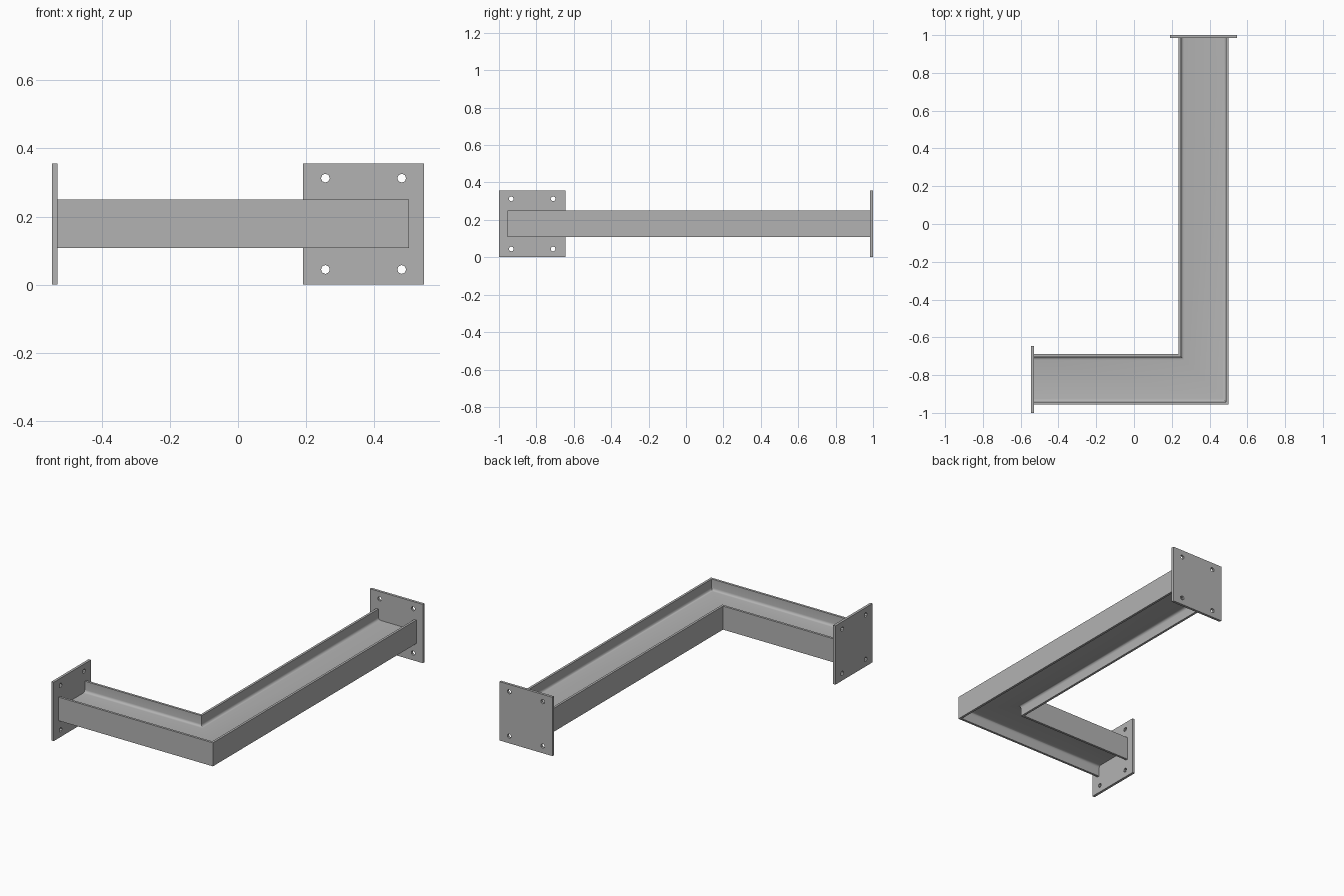
import bpy, bmesh, math
from mathutils import Vector

cube = bpy.data.objects.get("Cube")
if cube:
    bpy.data.objects.remove(cube, do_unlink=True)

# Shared dimensions: centre lines of the two legs and section sizes
CX, CY, CZ = 0.3685, -0.8225, 0.1785
HALF_U, HALF_Z = 0.133, 0.071
FLANGE, WEB, ROOT = 0.014, 0.01, 0.0155
PLATE, THICK = 0.355, 0.0155
LEFT_END, BACK_END = -0.546, 1.0

steel = bpy.data.materials.new("steel_grey")
steel.use_nodes = True
grey = (0.45, 0.45, 0.45, 1)
steel.diffuse_color = grey
steel.node_tree.nodes["Principled BSDF"].inputs["Base Color"].default_value = grey


def add_object(name, mesh):
    obj = bpy.data.objects.new(name, mesh)
    bpy.context.collection.objects.link(obj)
    mesh.materials.clear()
    mesh.materials.append(steel)
    return obj


def beam_section():
    """Closed I-section outline with root fillets, mirrored from one quarter."""
    inner = HALF_U - FLANGE
    quarter = []
    for i in range(5):
        a = -math.pi / 2 + i * math.pi / 8
        quarter.append((inner - ROOT + ROOT * math.cos(a),
                        WEB / 2 + ROOT + ROOT * math.sin(a)))
    quarter += [(inner, HALF_Z), (HALF_U, HALF_Z)]
    half = quarter + [(u, -z) for u, z in reversed(quarter)]
    return half + [(-u, -z) for u, z in half]


# Mitred beam: the section swept along the left leg, round the corner, to the back
bm = bmesh.new()
stations = (
    lambda u: (LEFT_END + THICK, CY - u),
    lambda u: (CX + u, CY - u),
    lambda u: (CX + u, BACK_END - THICK),
)
section = beam_section()
rings = [[bm.verts.new((*place(u), CZ + z)) for u, z in section] for place in stations]
n = len(section)
for a, b in zip(rings, rings[1:]):
    for i in range(n):
        j = (i + 1) % n
        bm.faces.new((a[i], a[j], b[j], b[i]))
bm.faces.new(rings[0])
bm.faces.new(rings[-1])
bmesh.ops.recalc_face_normals(bm, faces=bm.faces)
mesh = bpy.data.meshes.new("corner_beam")
bm.to_mesh(mesh)
bm.free()
beam = add_object("corner_beam", mesh)
bpy.ops.object.select_all(action='DESELECT')
beam.select_set(True)
bpy.context.view_layer.objects.active = beam
bpy.ops.object.shade_smooth_by_angle(angle=math.radians(30))


def end_plate(name, centre, turn):
    """Square plate with four bolt holes, from a filled and extruded outline."""
    curve = bpy.data.curves.new(name + "_outline", 'CURVE')
    curve.dimensions = '2D'
    curve.fill_mode = 'BOTH'
    curve.extrude = THICK / 2
    h = PLATE / 2
    loops = [[(-h, -h), (h, -h), (h, h), (-h, h)]]
    for sx in (-1, 1):
        for sy in (-1, 1):
            loops.append([(sx * 0.112 + 0.013 * math.cos(k * math.pi / 4),
                           sy * 0.134 + 0.013 * math.sin(k * math.pi / 4))
                          for k in range(8)])
    for loop in loops:
        spline = curve.splines.new('POLY')
        spline.points.add(len(loop) - 1)
        spline.use_cyclic_u = True
        for point, (x, y) in zip(spline.points, loop):
            point.co = (x, y, 0, 1)
    outline = bpy.data.objects.new(name + "_outline", curve)
    bpy.context.collection.objects.link(outline)
    bpy.context.view_layer.update()
    graph = bpy.context.evaluated_depsgraph_get()
    plate_mesh = bpy.data.meshes.new_from_object(outline.evaluated_get(graph))
    bpy.data.objects.remove(outline, do_unlink=True)
    # Weld the caps to the rim and keep every face flat
    bm = bmesh.new()
    bm.from_mesh(plate_mesh)
    bmesh.ops.remove_doubles(bm, verts=bm.verts, dist=0.0001)
    bmesh.ops.recalc_face_normals(bm, faces=bm.faces)
    for face in bm.faces:
        face.smooth = False
    bm.to_mesh(plate_mesh)
    bm.free()
    plate = add_object(name, plate_mesh)
    plate.location = Vector(centre)
    plate.rotation_euler = (math.pi / 2, 0, turn)


end_plate("back_end_plate", (CX, BACK_END - THICK / 2, CZ), 0)
end_plate("right_end_plate", (LEFT_END + THICK / 2, CY, CZ), math.pi / 2)
